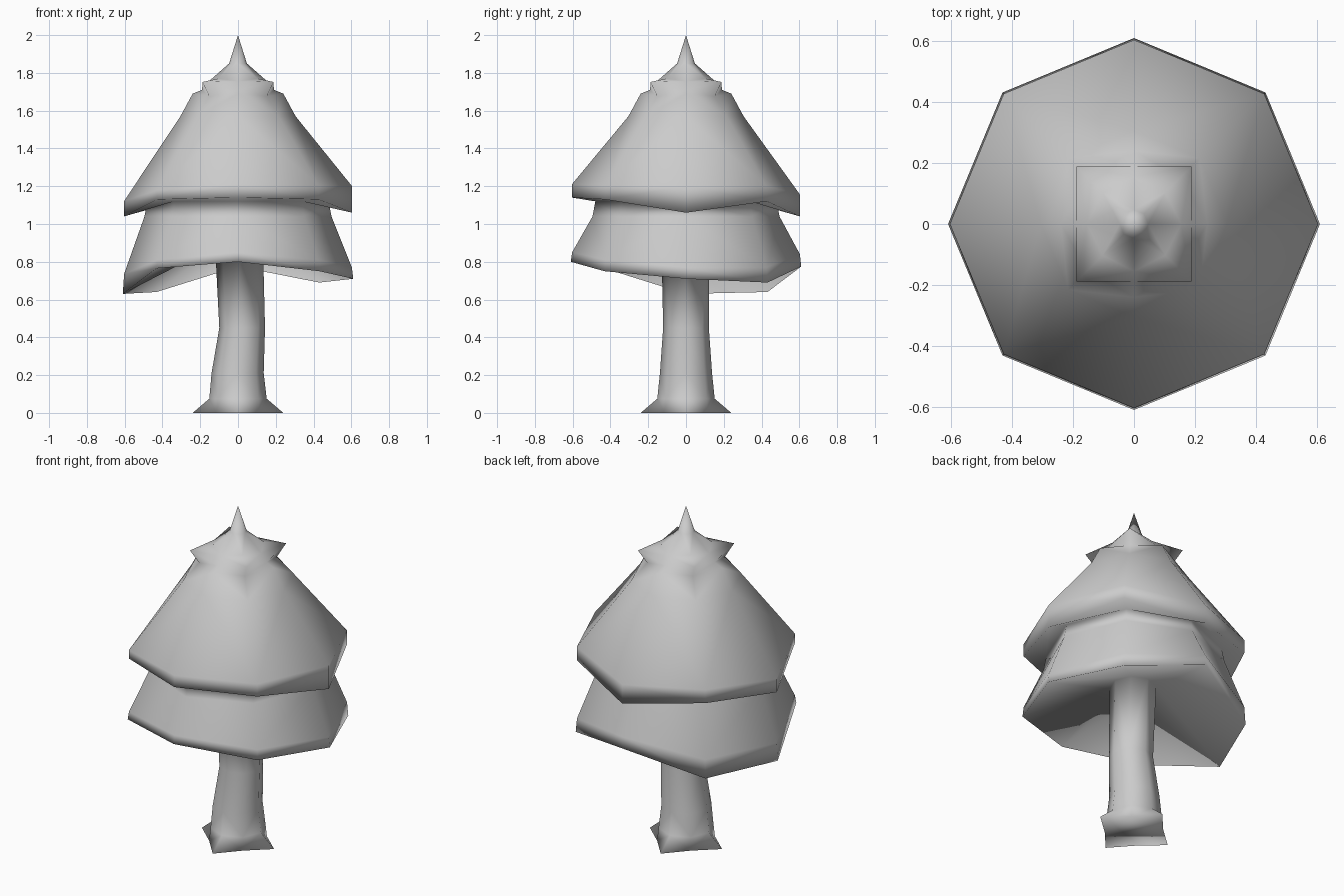
import bpy, bmesh, math

if "Cube" in bpy.data.objects:
    bpy.data.objects.remove(bpy.data.objects["Cube"])


def per_side(v):
    # number -> all sides, (axis, diagonal) -> alternating, 8 values -> E NE N NW W SW S SE
    if not isinstance(v, (tuple, list)):
        return [v] * 8
    return list(v) * 4 if len(v) == 2 else list(v)


def loft(name, rings, tip):
    """Skin octagonal rings of (radius, height, x offset, y offset) up to a pointed tip."""
    bm = bmesh.new()
    loops = []
    for r, z, ox, oy in rings:
        rs, zs = per_side(r), per_side(z)
        loops.append([bm.verts.new((ox + rs[i] * math.cos(i * math.pi / 4),
                                    oy + rs[i] * math.sin(i * math.pi / 4), zs[i]))
                      for i in range(8)])
    bm.faces.new(loops[0][::-1])
    for a, b in zip(loops, loops[1:]):
        for i in range(8):
            j = (i + 1) % 8
            if i % 2 == 0:  # split so folds mirror about each axis
                bm.faces.new((a[i], a[j], b[i]))
                bm.faces.new((a[j], b[j], b[i]))
            else:
                bm.faces.new((a[i], a[j], b[j]))
                bm.faces.new((a[i], b[j], b[i]))
    t = bm.verts.new(tip)
    for i in range(8):
        bm.faces.new((loops[-1][i], loops[-1][(i + 1) % 8], t))
    for f in bm.faces:
        f.smooth = True
    me = bpy.data.meshes.new(name)
    bm.to_mesh(me)
    bm.free()
    ob = bpy.data.objects.new(name, me)
    bpy.context.collection.objects.link(ob)
    return ob


# Bent trunk with four pointed roots
trunk = [
    ((0.24, 0.16), 0.0, 0, 0),
    (0.152, 0.075, 0, 0),
    (0.138, 0.21, -0.002, 0),
    (0.121, 0.45, 0.022, 0),
    (0.127, 0.90, 0.005, -0.003),
]
# Lower skirt: hollow underside and uneven rim
lower_skirt = [
    (0.61, (0.71, 0.69, 0.775, 0.64, 0.63, 0.765, 0.80, 0.75), 0, 0),
    (0.603, (0.77, 0.77, 0.84, 0.75, 0.735, 0.81, 0.85, 0.81), 0, 0),
    (0.495, 1.04, 0, 0),
    (0.48, 1.12, 0, 0),
]
# Upper skirt with wavy rim and flared collar
upper_skirt = [
    (0.604, (1.06, 1.12, 1.04, 1.09, 1.04, 1.13, 1.14, 1.13), 0, 0),
    (0.604, (1.20, 1.20, 1.155, 1.17, 1.12, 1.18, 1.21, 1.205), 0, 0),
    (0.305, 1.57, 0, 0),
    ((0.24, 0.215), (1.69, 1.675), 0, 0),
]
# Square crown with raised corners
crown = [
    ((0.19, 0.266), (1.71, 1.752), 0, 0),
    ((0.155, 0.145), (1.755, 1.77), 0, 0),
    (0.047, 1.85, 0, 0),
]
loft("tree", trunk + lower_skirt + upper_skirt + crown, (0, 0, 2.0))
